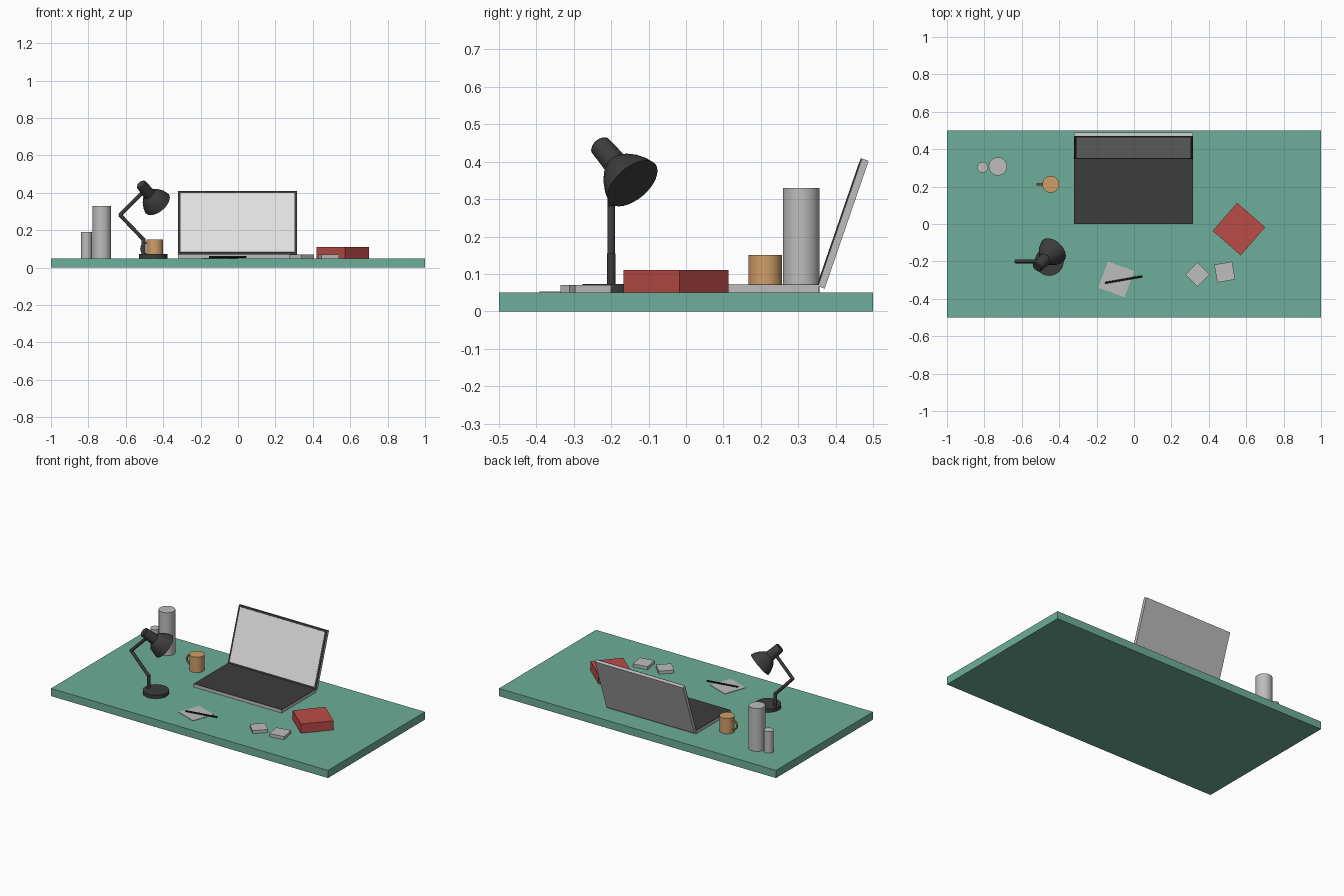
import bpy, bmesh, math
from mathutils import Vector, Matrix

if "Cube" in bpy.data.objects:
    bpy.data.objects.remove(bpy.data.objects["Cube"])


def mat(name, rgb):
    m = bpy.data.materials.new(name)
    m.diffuse_color = (*rgb, 1)
    m.use_nodes = True
    m.node_tree.nodes["Principled BSDF"].inputs["Base Color"].default_value = m.diffuse_color
    return m


TEAL = mat("teal", (0.155, 0.42, 0.32))
RED = mat("red", (0.50, 0.072, 0.064))
TAN = mat("tan", (0.62, 0.34, 0.14))
GREY = mat("light grey", (0.51, 0.51, 0.51))
PALE = mat("pale screen grey", (0.76, 0.76, 0.76))
DARK = mat("charcoal", (0.045, 0.045, 0.045))
BLACK = mat("black", (0.014, 0.014, 0.014))


def finish(name, bm, m, matrix=None, smooth=False):
    bmesh.ops.recalc_face_normals(bm, faces=bm.faces)
    if matrix:
        bm.transform(matrix)
    me = bpy.data.meshes.new(name)
    bm.to_mesh(me)
    bm.free()
    me.materials.append(m)
    ob = bpy.data.objects.new(name, me)
    bpy.context.collection.objects.link(ob)
    if smooth:
        bpy.ops.object.select_all(action='DESELECT')
        ob.select_set(True)
        bpy.context.view_layer.objects.active = ob
        bpy.ops.object.shade_smooth_by_angle(angle=math.radians(35))
    return ob


def box(name, lo, hi, m, matrix=None):
    lo, hi = Vector(lo), Vector(hi)
    bm = bmesh.new()
    bmesh.ops.create_cube(bm, size=1)
    bm.transform(Matrix.Translation((lo + hi) / 2) @ Matrix.Diagonal((*(hi - lo), 1)))
    return finish(name, bm, m, matrix)


def slab(name, x, y, size, z0, z1, angle, m):
    """Square block turned about z."""
    h = size / 2
    place = Matrix.Translation((x, y, 0)) @ Matrix.Rotation(math.radians(angle), 4, 'Z')
    return box(name, (-h, -h, z0), (h, h, z1), m, place)


def lathe(name, start, end, profile, m, segs=32):
    """Closed round solid along start-end; profile is (fraction, radius)."""
    start, end = Vector(start), Vector(end)
    d = end - start
    bm = bmesh.new()
    rings = []
    for t, r in profile:
        rings.append([bm.verts.new((r * math.cos(a), r * math.sin(a), t * d.length))
                      for a in (2 * math.pi * i / segs for i in range(segs))])
    for a, b in zip(rings, rings[1:]):
        for i in range(segs):
            j = (i + 1) % segs
            bm.faces.new((a[i], a[j], b[j], b[i]))
    bm.faces.new(rings[0])
    bm.faces.new(rings[-1])
    place = Matrix.Translation(start) @ d.to_track_quat('Z', 'Y').to_matrix().to_4x4()
    return finish(name, bm, m, place, True)


def rod(name, start, end, r, m, segs=32):
    return lathe(name, start, end, [(0, r), (1, r)], m, segs)


# Desk top
box("desk_top", (-1, -0.5, 0), (1, 0.5, 0.05), TEAL)

# Laptop base and keyboard deck
box("laptop_base", (-0.32, 0, 0.05), (0.315, 0.355, 0.07), GREY)
box("keyboard_deck", (-0.32, 0, 0.07), (0.315, 0.355, 0.072), DARK)

# Laptop lid, leaning back from the hinge
lid = Matrix.Translation((0, 0.35, 0.068)) @ Matrix.Rotation(math.radians(-19), 4, 'X')
box("lid_shell", (-0.32, 0.004, 0), (0.315, 0.022, 0.361), GREY, lid)
box("lid_bezel", (-0.32, 0, 0), (0.315, 0.004, 0.361), DARK, lid)
box("screen", (-0.308, -0.001, 0.015), (0.303, 0.002, 0.349), PALE, lid)

# Canisters
rod("tall_canister", (-0.728, 0.308, 0.05), (-0.728, 0.308, 0.33), 0.049, GREY)
rod("short_canister", (-0.81, 0.303, 0.05), (-0.81, 0.303, 0.19), 0.029, GREY)

# Mug with a handle on its left
rod("mug_body", (-0.445, 0.212, 0.05), (-0.445, 0.212, 0.151), 0.045, TAN)
bm = bmesh.new()
N, K = 16, 8
rings = []
for i in range(N + 1):
    a = math.pi / 2 + math.pi * i / N
    rings.append([bm.verts.new(((0.031 + 0.006 * math.cos(b)) * math.cos(a) - 0.486,
                                0.212 + 0.006 * math.sin(b),
                                0.102 + (0.031 + 0.006 * math.cos(b)) * math.sin(a)))
                  for b in (2 * math.pi * k / K for k in range(K))])
for p, q in zip(rings, rings[1:]):
    for k in range(K):
        bm.faces.new((p[k], p[(k + 1) % K], q[(k + 1) % K], q[k]))
finish("mug_handle", bm, TAN, None, True)

# Red box, two small pads, paper and pen
slab("red_box", 0.561, -0.027, 0.199, 0.05, 0.11, -41, RED)
slab("left_pad", 0.34, -0.27, 0.093, 0.05, 0.07, 45, GREY)
slab("right_pad", 0.485, -0.257, 0.097, 0.05, 0.07, 10, GREY)
slab("paper", -0.095, -0.296, 0.15, 0.05, 0.053, -20, GREY)
rod("pen", (-0.155, -0.315, 0.058), (0.044, -0.28, 0.058), 0.005, BLACK, 12)

# Desk lamp: foot, post, jointed arm
Y = -0.2
rod("lamp_foot", (-0.453, Y, 0.05), (-0.453, Y, 0.073), 0.077, DARK)
rod("lamp_post", (-0.505, Y, 0.07), (-0.505, Y, 0.155), 0.011, DARK, 16)
rod("lower_arm", (-0.503, Y, 0.148), (-0.633, Y, 0.284), 0.01, DARK, 16)
rod("upper_arm", (-0.633, Y, 0.279), (-0.50, Y, 0.413), 0.01, DARK, 16)

# Lamp shade: narrow neck flaring to a wide rim
lathe("lamp_shade", (-0.519, -0.232, 0.446), (-0.432, -0.143, 0.342),
      [(0, 0.024), (0.03, 0.029), (0.5, 0.033), (0.58, 0.047), (0.7, 0.061),
       (0.85, 0.073), (1, 0.08)], DARK)
